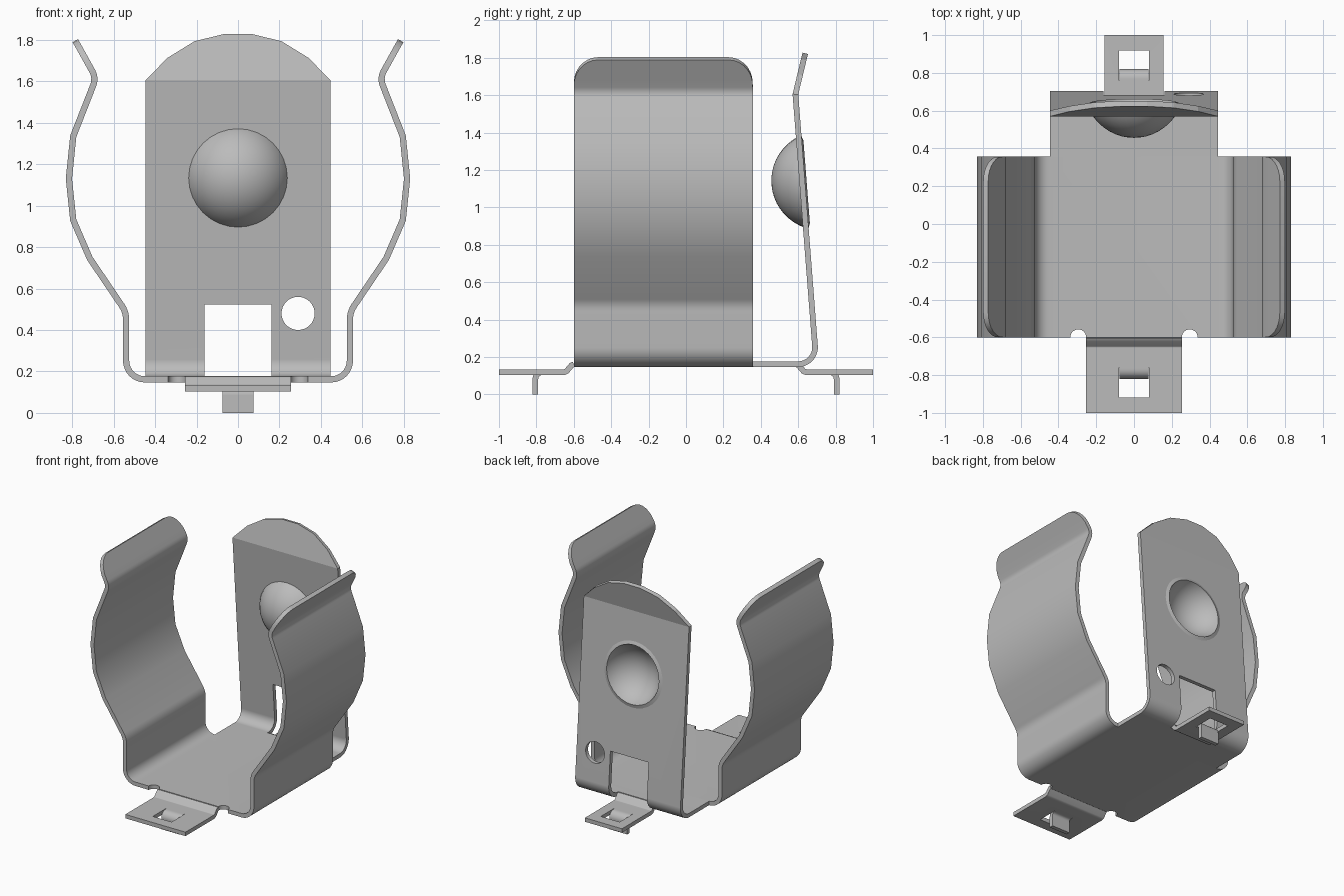
import bpy, bmesh, math
from mathutils import Matrix, Vector

if "Cube" in bpy.data.objects:
    bpy.data.objects.remove(bpy.data.objects["Cube"])

THICK = 0.03
BASE_Z = 0.162      # mid-height of the floor sheet
TAB_Z = 0.119       # mid-height of the mounting tabs

steel = bpy.data.materials.new("grey steel")
steel.use_nodes = True
steel.diffuse_color = (0.5, 0.5, 0.5, 1)
steel.node_tree.nodes["Principled BSDF"].inputs["Base Color"].default_value = (0.5, 0.5, 0.5, 1)


def arc(cx, cy, r, a0, a1, n):
    """Points on an arc, angles in degrees."""
    angles = [math.radians(a0 + (a1 - a0) * i / n) for i in range(n + 1)]
    return [(cx + r * math.cos(a), cy + r * math.sin(a)) for a in angles]


def add_object(name, bm):
    mesh = bpy.data.meshes.new(name)
    bm.to_mesh(mesh)
    bm.free()
    ob = bpy.data.objects.new(name, mesh)
    bpy.context.collection.objects.link(ob)
    mesh.materials.append(steel)
    return ob


def finish(ob, cutters=(), offset=0, angle=30, weighted=False):
    """Thicken the sheet, cut its holes and shade it."""
    bpy.ops.object.select_all(action='DESELECT')
    bpy.context.view_layer.objects.active = ob
    ob.select_set(True)
    solid = ob.modifiers.new("thickness", 'SOLIDIFY')
    solid.thickness, solid.offset, solid.use_even_offset = THICK, offset, True
    for cutter in cutters:
        cut = ob.modifiers.new("cut", 'BOOLEAN')
        cut.operation, cut.solver, cut.object = 'DIFFERENCE', 'EXACT', cutter
    for mod in list(ob.modifiers):
        bpy.ops.object.modifier_apply(modifier=mod.name)
    for cutter in cutters:
        bpy.data.objects.remove(cutter)
    bpy.ops.object.shade_smooth_by_angle(angle=math.radians(angle))
    if weighted:
        ob.modifiers.new("flat panels", 'WEIGHTED_NORMAL').keep_sharp = True


def sheet(name, rows):
    """Strip of quads through pairs of edge points."""
    bm = bmesh.new()
    pairs = [[bm.verts.new(p) for p in row] for row in rows]
    for (a, b), (c, d) in zip(pairs, pairs[1:]):
        bm.faces.new((a, b, d, c))
    return add_object(name, bm)


def strip_yz(path, half_width):
    """Edge points for a strip running along y and z."""
    return [((-half_width, y, z), (half_width, y, z)) for y, z in path]


def box_cutter(x, y0, y1, z0, z1):
    bm = bmesh.new()
    bmesh.ops.create_cube(bm, size=1, matrix=Matrix.Translation((0, (y0 + y1) / 2, (z0 + z1) / 2))
                          @ Matrix.Diagonal((2 * x, y1 - y0, z1 - z0, 1)))
    ob = add_object("cutter", bm)
    ob.hide_render = True
    return ob


def round_cutter(loc, r, tilt=0, depth=0.2):
    bm = bmesh.new()
    bmesh.ops.create_cone(bm, cap_ends=True, segments=32, radius1=r, radius2=r, depth=depth,
                          matrix=Matrix.Translation(loc) @ Matrix.Rotation(tilt, 4, 'X'))
    ob = add_object("cutter", bm)
    ob.hide_render = True
    return ob


# Floor and both spring arms: one bent strip with rounded tip corners
FRONT, REAR, CORNER = -0.6, 0.357, 0.13
half = arc(0.45, BASE_Z + 0.09, 0.09, -90, 0, 8)
half += arc(0.66, 0.45, 0.12, 180, 146, 5)
half += [(0.715, 0.745), (0.795, 0.93), (0.816, 1.13), (0.795, 1.335)]
half += arc(0.773, 1.61, 0.08, 203, 151, 6)
rows = [(x, z, 0) for x, z in half]
for i in range(1, 8):
    a = math.radians(90 * i / 7)
    t = math.sin(a)
    rows.append((0.708 + 0.077 * t, 1.658 + 0.138 * t, CORNER * (1 - math.cos(a))))
rows = [(-x, z, inset) for x, z, inset in reversed(rows)] + rows
clip = sheet("floor_and_arms", [((x, FRONT + i, z), (x, REAR - i, z)) for x, z, i in rows])
finish(clip, [round_cutter((s * 0.295, FRONT, BASE_Z), 0.042) for s in (-1, 1)])

# Back plate: floor tongue, bend, leaning panel and rounded lip
LEAN = math.radians(4.45)
back = strip_yz([(REAR, BASE_Z), (0.5, BASE_Z)] + arc(0.6, BASE_Z + 0.09, 0.09, -90, 4.45, 9), 0.446)
for x, z in [(0.446, 1.605), (0.34, 1.71), (0.21, 1.79), (0.07, 1.824)]:
    y = 0.585 + (z - 1.605) * 0.24
    back.append(((-x, y, z), (x, y, z)))
plate = sheet("back_plate", back)
dome_at = Vector((0, 0.6215, 1.135))
dome_tilt = math.pi / 2 + LEAN
finish(plate, [box_cutter(0.162, 0.59, 0.9, 0.0, 0.523),
               round_cutter((0.29, 0.67, 0.48), 0.08, math.pi / 2),
               round_cutter(dome_at, 0.235, dome_tilt)], angle=13, weighted=True)

# Contact dome: hollow spherical cap pressed out of the back plate
bm = bmesh.new()
bmesh.ops.create_uvsphere(bm, u_segments=32, v_segments=24, radius=0.265,
                          matrix=Matrix.Translation((0, 0, -0.1)))
bmesh.ops.bisect_plane(bm, geom=bm.verts[:] + bm.edges[:] + bm.faces[:],
                       plane_co=(0, 0, -0.014), plane_no=(0, 0, 1), clear_inner=True)
bm.transform(Matrix.Translation(dome_at) @ Matrix.Rotation(dome_tilt, 4, 'X'))
finish(add_object("contact_dome", bm), offset=-1)

# Mounting tabs, each with a window and a prong folded down from it
for side, name, start, half_width in ((-1, "front", 0.6, 0.255), (1, "rear", 0.59, 0.157)):
    step = [(start, BASE_Z), (start + 0.012, BASE_Z - 0.006), (start + 0.038, TAB_Z + 0.006),
            (start + 0.052, TAB_Z), (1.0, TAB_Z)]
    tab = sheet(name + "_tab", strip_yz([(side * y, z) for y, z in step], half_width))
    window = sorted((side * 0.76, side * 0.918))
    finish(tab, [box_cutter(0.08, *window, 0.0, 0.3)], weighted=True)

    fold = [(0.76, TAB_Z)] + arc(0.77, TAB_Z - 0.035, 0.035, 90, 0, 6) + [(0.805, 0.0)]
    prong = sheet(name + "_prong", strip_yz([(side * y, z) for y, z in fold], 0.076))
    finish(prong, weighted=True)
